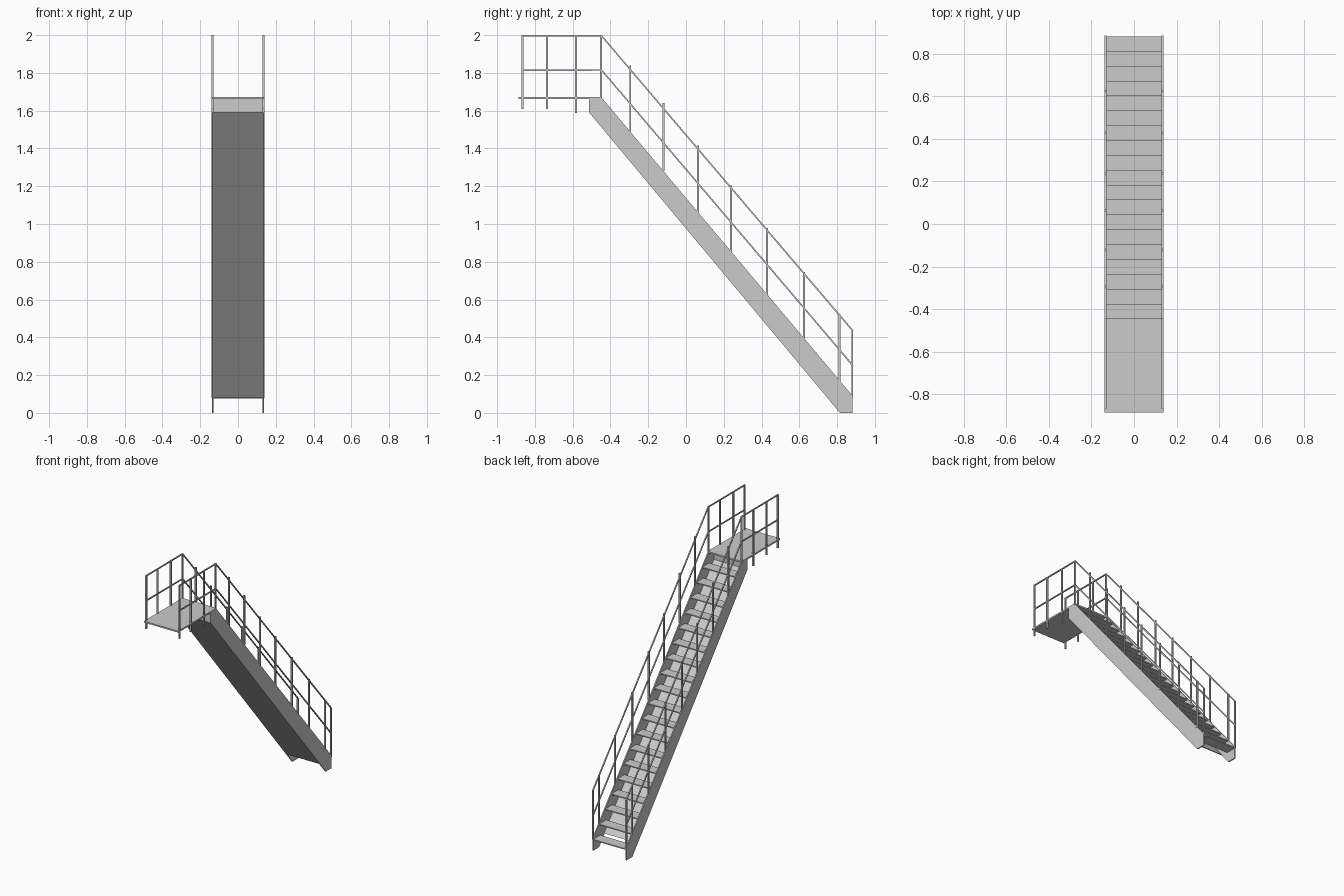
import bpy, bmesh
from mathutils import Vector

if "Cube" in bpy.data.objects:
    bpy.data.objects.remove(bpy.data.objects["Cube"])

X = 0.134  # centre line of stringers and railings


def make(name, bm):
    bmesh.ops.recalc_face_normals(bm, faces=bm.faces[:])
    me = bpy.data.meshes.new(name)
    bm.to_mesh(me)
    bm.free()
    ob = bpy.data.objects.new(name, me)
    bpy.context.collection.objects.link(ob)
    return ob


def prism(bm, profile, x0, x1):
    """Extrude a (y, z) profile along x."""
    f = bm.faces.new([bm.verts.new((x0, y, z)) for y, z in profile])
    r = bmesh.ops.extrude_face_region(bm, geom=[f])
    vs = [v for v in r["geom"] if isinstance(v, bmesh.types.BMVert)]
    bmesh.ops.translate(bm, verts=vs, vec=(x1 - x0, 0, 0))


def box(bm, y0, y1, z0, z1, x0, x1):
    prism(bm, [(y0, z0), (y1, z0), (y1, z1), (y0, z1)], x0, x1)


def rail(bm, pts, x, w):
    """Square bar following (y, z) points, mitred with normals in the plane."""
    P = [Vector(p) for p in pts]
    up, down = [], []
    for i, p in enumerate(P):
        a = (p - P[max(i - 1, 0)])
        b = (P[min(i + 1, len(P) - 1)] - p)
        t = (a.normalized() + b.normalized()).normalized()
        n = Vector((-t.y, t.x)) * w / 2
        up.append(p + n)
        down.append(p - n)
    for i in range(len(P) - 1):
        prism(bm, [down[i], down[i + 1], up[i + 1], up[i]], x - w / 2, x + w / 2)


# Side stringers
for name, s in (("left_stringer", -1), ("right_stringer", 1)):
    bm = bmesh.new()
    prism(bm, [(0.815, 0), (0.882, 0), (0.882, 0.09), (-0.445, 1.667),
               (-0.513, 1.667), (-0.513, 1.59)], s * X - 0.004, s * X + 0.004)
    make(name, bm)

# Sloped underside plate and upright end plate
bm = bmesh.new()
prism(bm, [(0.75, 0.078), (0.757, 0.078), (-0.506, 1.593), (-0.513, 1.59)], -X, X)
make("underside_plate", bm)
bm = bmesh.new()
box(bm, -0.513, -0.507, 1.59, 1.664, -X, X)
make("end_plate", bm)

# Treads
bm = bmesh.new()
for k in range(19):
    y, z = 0.883 - 0.0699 * k, 0.0835 * (k + 1)
    box(bm, y - 0.08, y, z - 0.008, z, -X, X)
make("treads", bm)

# Landing
bm = bmesh.new()
box(bm, -0.886, -0.445, 1.662, 1.673, -0.138, 0.138)
make("landing", bm)

# Railings: (y, bottom, top) for every post
posts = [(-0.865, 1.61, 2.0), (-0.735, 1.61, 2.0), (-0.583, 1.587, 2.0),
         (-0.45, 1.66, 2.0), (-0.295, 1.48, 1.84), (-0.12, 1.28, 1.64),
         (0.063, 1.06, 1.415), (0.238, 0.85, 1.205), (0.428, 0.625, 0.98),
         (0.625, 0.39, 0.745), (0.812, 0.165, 0.52), (0.88, 0.08, 0.437)]
for side, s in (("left", -1), ("right", 1)):
    bm = bmesh.new()
    for y, z0, z1 in posts:
        box(bm, y - 0.005, y + 0.005, z0, z1, s * X - 0.005, s * X + 0.005)
    make(side + "_posts", bm)
    bm = bmesh.new()
    rail(bm, [(-0.869, 1.996), (-0.447, 1.996), (0.812, 0.518), (0.883, 0.435)], s * X, 0.008)
    rail(bm, [(-0.869, 1.815), (-0.447, 1.815), (0.812, 0.335), (0.883, 0.25)], s * X, 0.008)
    make(side + "_rails", bm)
